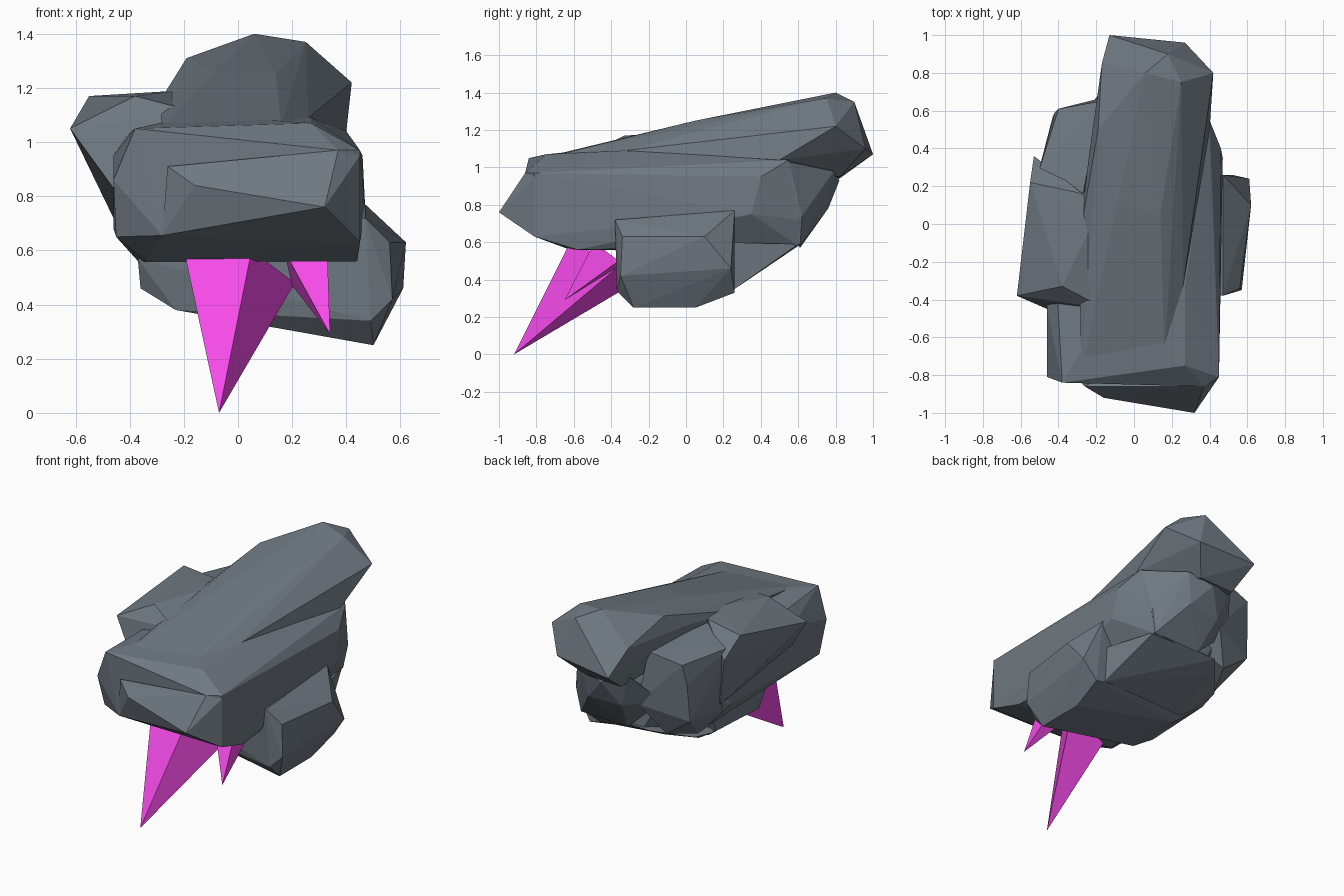
import bpy, bmesh, math


def material(name, color):
    m = bpy.data.materials.new(name)
    m.diffuse_color = color
    return m


STONE = material("slate", (0.16, 0.19, 0.22, 1))
PINK = material("pink_crystal", (0.92, 0.07, 0.82, 1))


def chunk(name, points, mat=STONE):
    """Faceted rock: the flat-shaded convex hull of its corner points."""
    bm = bmesh.new()
    for p in points:
        bm.verts.new(p)
    res = bmesh.ops.convex_hull(bm, input=bm.verts[:])
    loose = {v for v in res["geom_interior"] + res["geom_unused"]
             if isinstance(v, bmesh.types.BMVert)}
    bmesh.ops.delete(bm, geom=list(loose), context='VERTS')
    bmesh.ops.dissolve_limit(bm, angle_limit=math.radians(2),
                             verts=bm.verts[:], edges=bm.edges[:])
    bmesh.ops.recalc_face_normals(bm, faces=bm.faces[:])
    me = bpy.data.meshes.new(name)
    bm.to_mesh(me)
    bm.free()
    me.materials.append(mat)
    ob = bpy.data.objects.new(name, me)
    bpy.context.collection.objects.link(ob)
    return ob


# Broad main boulder
chunk("main_boulder", [
    (-0.46, -0.81, 0.86), (-0.38, -0.84, 1.05), (0.27, -0.75, 1.07),
    (0.37, -0.86, 0.97), (0.45, -0.81, 0.97), (0.45, -0.81, 0.63),
    (-0.28, -0.84, 0.655), (-0.45, -0.75, 0.65), (-0.34, -0.62, 0.56),
    (0.44, -0.58, 0.56), (-0.46, -0.45, 0.95), (0.46, 0.40, 0.95),
    (0.40, 0.55, 1.04), (0.47, 0.35, 0.75), (0.34, 0.60, 0.58),
    (0.27, -0.33, 1.09), (-0.15, -0.45, 1.10), (0.37, 0.61, 0.72),
    (-0.46, 0.20, 0.68), (-0.44, 0.25, 1.00), (-0.10, 0.58, 0.58),
    (-0.36, 0.30, 0.55), (-0.30, 0.55, 0.95)])

# Wedge jutting from the front
chunk("front_wedge", [
    (-0.26, -0.86, 0.91), (-0.16, -0.92, 0.84), (0.32, -1.00, 0.76),
    (0.37, -0.86, 0.97), (0.45, -0.81, 0.95), (0.45, -0.81, 0.63),
    (-0.28, -0.84, 0.655), (0.0, -0.7, 0.8)])

# Long slab rising towards the back
chunk("top_slab", [
    (-0.28, -0.78, 1.05), (0.16, -0.72, 1.06), (0.26, -0.33, 1.09),
    (-0.15, -0.42, 1.12), (-0.09, 0.10, 1.26), (0.14, 0.05, 1.25),
    (-0.29, -0.08, 1.15), (-0.24, 0.35, 1.20),
    (-0.19, 0.50, 1.31), (0.06, 0.80, 1.40), (0.25, 0.75, 1.37),
    (0.18, 0.90, 1.35), (0.42, 0.80, 1.22), (0.40, 0.50, 1.04),
    (0.27, 0.96, 1.10), (-0.13, 1.00, 1.07), (-0.17, 0.85, 1.22),
    (-0.20, 0.60, 1.12), (-0.10, 0.82, 0.94), (0.15, 0.82, 0.95)])

# Shoulder rock on the left
chunk("left_rock", [
    (-0.62, -0.38, 1.05), (-0.38, -0.33, 1.17), (-0.15, -0.45, 1.11),
    (-0.55, 0.22, 1.17), (-0.27, 0.16, 1.18), (-0.46, -0.45, 0.83),
    (-0.53, 0.36, 1.05), (-0.46, 0.30, 0.72), (-0.22, 0.0, 1.19)])
chunk("left_rear_rock", [
    (-0.51, 0.26, 1.10), (-0.45, 0.40, 0.70), (-0.42, 0.59, 0.95),
    (-0.40, 0.61, 1.08), (-0.18, 0.65, 1.13), (-0.27, 0.16, 1.16),
    (-0.43, 0.57, 0.70), (-0.25, 0.56, 0.57), (-0.12, 0.68, 0.78),
    (-0.34, 0.36, 0.52), (-0.40, 0.05, 0.60), (0.0, 0.5, 0.7)])

# Rock tucked under the raised rear end
chunk("rear_rock", [
    (0.40, 0.55, 1.03), (0.22, 0.79, 0.98), (0.05, 0.82, 0.93),
    (-0.12, 0.78, 1.00), (0.18, 0.76, 0.78), (-0.05, 0.74, 0.77),
    (0.34, 0.61, 0.58), (0.0, 0.61, 0.57), (0.42, 0.45, 0.80),
    (0.37, 0.62, 0.74), (-0.25, 0.60, 0.80)])

# Low rock crossing underneath and bulging out on the right
chunk("lower_rock", [
    (0.47, -0.38, 0.72), (0.47, 0.26, 0.77), (0.62, 0.10, 0.63),
    (0.56, -0.34, 0.63), (0.61, 0.24, 0.46), (0.57, -0.35, 0.42),
    (0.49, -0.37, 0.34), (0.50, -0.28, 0.25), (0.50, 0.05, 0.25),
    (0.52, 0.26, 0.33), (-0.23, -0.28, 0.38), (-0.23, 0.10, 0.38),
    (-0.36, -0.25, 0.46), (-0.37, -0.30, 0.57), (-0.36, 0.20, 0.48),
    (-0.35, 0.25, 0.62)])
chunk("under_rock", [
    (0.45, 0.26, 0.35), (-0.22, 0.18, 0.39), (0.28, 0.50, 0.54),
    (-0.20, 0.50, 0.53), (0.34, 0.60, 0.59), (-0.15, 0.60, 0.58),
    (-0.36, 0.22, 0.48), (-0.33, 0.38, 0.50), (0.0, 0.0, 0.6),
    (0.45, 0.2, 0.6)])

# Pointed crystals hanging below the front
chunk("large_crystal", [
    (-0.07, -0.92, 0.0), (-0.20, -0.62, 0.60), (0.05, -0.62, 0.60),
    (0.21, -0.35, 0.48), (-0.03, -0.33, 0.35)], PINK)
chunk("small_crystal", [
    (0.34, -0.65, 0.29), (0.17, -0.49, 0.60), (0.33, -0.49, 0.60),
    (0.20, -0.36, 0.47), (0.33, -0.36, 0.50)], PINK)
